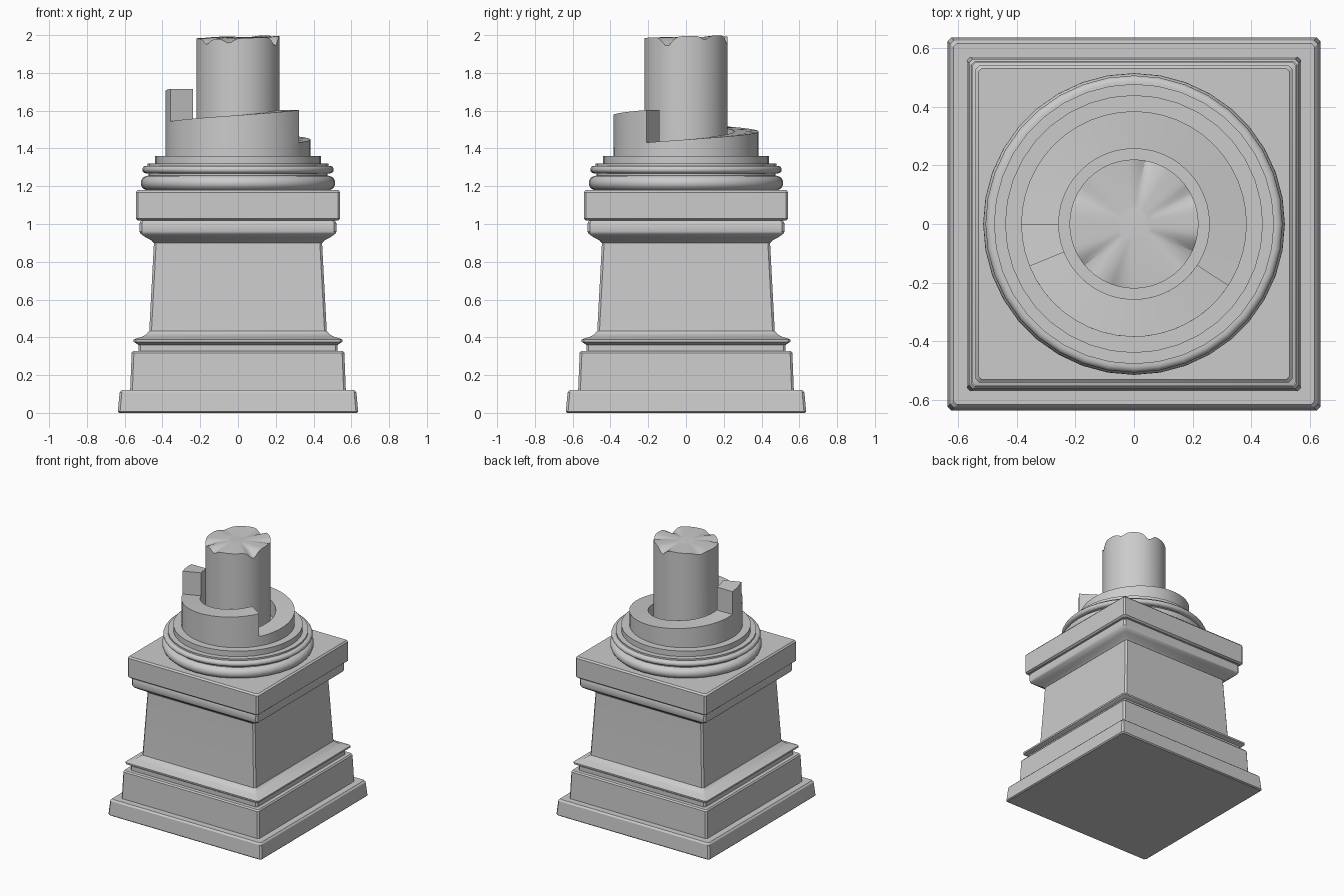
import bpy, bmesh
from math import sin, cos, radians, exp, pi

if "Cube" in bpy.data.objects:
    bpy.data.objects.remove(bpy.data.objects["Cube"])

# One stone colour for everything
stone = bpy.data.materials.new("grey stone")
stone.use_nodes = True
GREY = (0.6, 0.6, 0.6, 1)
stone.diffuse_color = GREY
stone.node_tree.nodes["Principled BSDF"].inputs["Base Color"].default_value = GREY


def finish(name, rings, closed=False, caps=True):
    """Skin a list of equal point loops and make the object."""
    bm = bmesh.new()
    loops = [[bm.verts.new(p) for p in ring] for ring in rings]
    n = len(loops[0])
    for low, high in zip(loops, loops[1:] + loops[:1] if closed else loops[1:]):
        for i in range(n):
            j = (i + 1) % n
            bm.faces.new((low[i], low[j], high[j], high[i]))
    if caps:
        bm.faces.new(loops[0][::-1])
        bm.faces.new(loops[-1])
    bmesh.ops.remove_doubles(bm, verts=bm.verts, dist=1e-5)
    bmesh.ops.recalc_face_normals(bm, faces=bm.faces)
    mesh = bpy.data.meshes.new(name)
    bm.to_mesh(mesh)
    bm.free()
    mesh.materials.append(stone)
    ob = bpy.data.objects.new(name, mesh)
    bpy.context.collection.objects.link(ob)
    bpy.ops.object.select_all(action='DESELECT')
    ob.select_set(True)
    bpy.context.view_layer.objects.active = ob
    bpy.ops.object.shade_smooth_by_angle(angle=radians(32))
    return ob


def square_ring(h, z, c=0.012):
    k = h - c
    return [(h, -k, z), (h, k, z), (k, h, z), (-k, h, z),
            (-h, k, z), (-h, -k, z), (-k, -h, z), (k, -h, z)]


def square_part(name, profile):
    return finish(name, [square_ring(h, z) for h, z in profile])


def circle(r, z, n=36):
    return [(r * cos(2 * pi * i / n), r * sin(2 * pi * i / n), z) for i in range(n)]


def round_part(name, profile):
    return finish(name, [circle(r, z) for r, z in profile])


def roll(r, z, bulge, half):
    """Half-round moulding profile, bottom to top."""
    return [(r + bulge * cos(a), z + half * sin(a))
            for a in (radians(-90 + 18 * i) for i in range(11))]


# Square pedestal, bottom to top
square_part("foot_slab", [(.628, 0), (.636, .008), (.627, .108), (.617, .12)])
square_part("plinth", [(.571, .118), (.563, .318), (.555, .328)])
square_part("plinth_fillet", [(.527, .326), (.527, .362)])
square_part("base_moulding", [(.527, .36), (.552, .376), (.553, .388), (.535, .395),
                              (.505, .404), (.485, .416), (.47, .434)])
square_part("shaft", [(.47, .432), (.445, .902), (.445, .915)])
square_part("cornice", [(.446, .90), (.458, .913), (.49, .93), (.515, .948),
                        (.521, .96), (.521, 1.005), (.512, 1.022)])
square_part("cap_slab", [(.53, 1.018), (.541, 1.028), (.541, 1.168), (.531, 1.179)])

# Round base mouldings
round_part("lower_ring", roll(.475, 1.217, .04, .039))
round_part("ring_neck", [(.475, 1.25), (.475, 1.27)])
round_part("upper_ring", roll(.485, 1.288, .022, .02))
round_part("ring_fillet", [(.478, 1.30), (.478, 1.32)])
round_part("round_step", [(.44, 1.318), (.44, 1.361)])

# Spiral ramp of stone blocks, climbing counter-clockwise
FLOOR, PITCH, INNER, OUTER = 1.355, .172, .257, .385


def ramp_z(deg):
    return FLOOR + .006 + PITCH * (deg + 180) / 360


def ramp(name, start, end, steps):
    rings = []
    for i in range(steps + 1):
        deg = start + (end - start) * i / steps
        c, s = cos(radians(deg)), sin(radians(deg))
        top, bottom = ramp_z(deg), max(FLOOR, ramp_z(deg - 360))
        rings.append([(r * c, r * s, z) for r, z in
                      ((INNER, bottom), (OUTER, bottom), (OUTER, top), (INNER, top))])
    return finish(name, rings)


ramp("spiral_ramp_lower", -180, 180, 48)
ramp("spiral_ramp_upper", 180, 327, 20)
ramp("spiral_ramp_remnant", 540, 562, 3)

# Broken column: (angle, depth, width) of the chips in its rim
CHIPS = [(-27, .05, 10), (27, .022, 7), (78, .042, 9),
         (-103, .024, 8), (-139, .03, 8), (150, .015, 10)]


def column_ring(r, share, n=72):
    ring = []
    for i in range(n):
        deg = 360 * i / n
        z = 1.989 + .009 * cos(radians(deg - 42)) * share
        for angle, depth, width in CHIPS:
            d = (deg - angle + 180) % 360 - 180
            z -= share * depth * exp(-(d / width) ** 2)
        ring.append((r * cos(radians(deg)), r * sin(radians(deg)), z))
    return ring


finish("broken_column", [circle(.22, 1.35, 72), column_ring(.22, 1),
                         column_ring(.15, .25), column_ring(.06, 0)])
